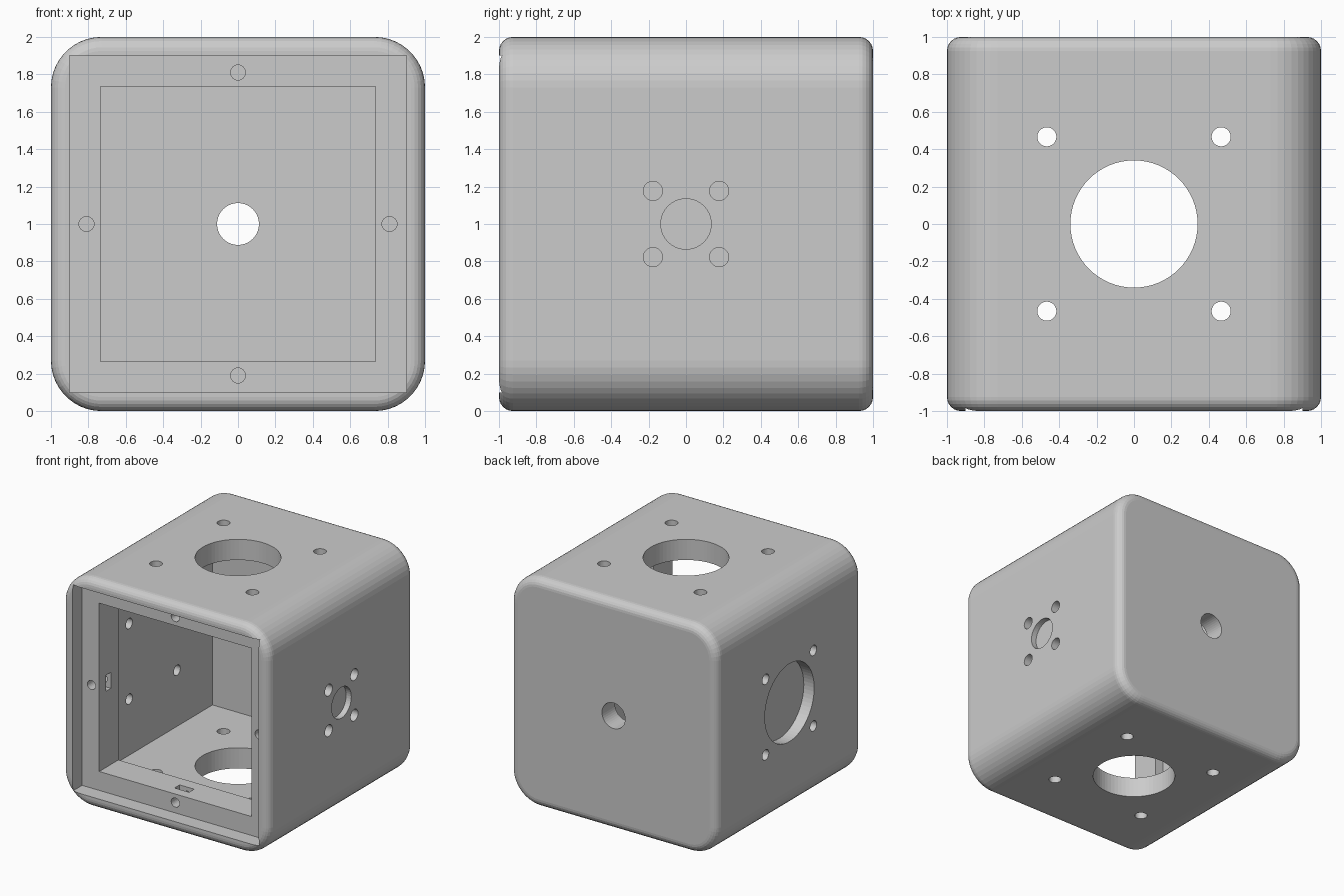
import bpy, bmesh
from math import sin, cos, pi
from mathutils import Matrix, Vector

if "Cube" in bpy.data.objects:
    bpy.data.objects.remove(bpy.data.objects["Cube"])

R, F = 0.27, 0.075      # corner radius along y, fillet radius of front and back rims
CORNER_SEG, FILLET_SEG = 11, 6


def link_mesh(name, bm):
    bmesh.ops.recalc_face_normals(bm, faces=bm.faces)
    mesh = bpy.data.meshes.new(name)
    bm.to_mesh(mesh)
    bm.free()
    ob = bpy.data.objects.new(name, mesh)
    bpy.context.collection.objects.link(ob)
    return ob


def rounded_ring(bm, y, inset):
    verts = []
    for q, (sx, sz) in enumerate([(1, 1), (-1, 1), (-1, -1), (1, -1)]):
        for i in range(CORNER_SEG + 1):
            a = (q + i / CORNER_SEG) * pi / 2
            r = R - inset
            verts.append(bm.verts.new((sx * (1 - R) + r * cos(a), y,
                                       1 + sz * (1 - R) + r * sin(a))))
    return verts


# Housing body: rounded square lofted along y with filleted rims
bm = bmesh.new()
steps = [i / FILLET_SEG * pi / 2 for i in range(FILLET_SEG + 1)]
section = [(-1 + F * (1 - sin(a)), F * (1 - cos(a))) for a in reversed(steps)]
section = [(y, inset) for y, inset in reversed(section)]
section = sorted((-1 + F * (1 - sin(a)), F * (1 - cos(a))) for a in steps)
section += [(-y, inset) for y, inset in reversed(section)]
rings = [rounded_ring(bm, y, inset) for y, inset in section]
for a, b in zip(rings, rings[1:]):
    for i in range(len(a)):
        j = (i + 1) % len(a)
        bm.faces.new((a[i], a[j], b[j], b[i]))
bm.faces.new(rings[0])
bm.faces.new(rings[-1])
housing = link_mesh("housing", bm)


def cut(bm):
    cutter = link_mesh("cutter", bm)
    cutter.hide_render = True
    mod = housing.modifiers.new("cut", 'BOOLEAN')
    mod.operation, mod.solver, mod.object = 'DIFFERENCE', 'EXACT', cutter
    bpy.context.view_layer.objects.active = housing
    bpy.ops.object.modifier_apply(modifier=mod.name)
    bpy.data.objects.remove(cutter)


def cut_box(x, y, z):
    lo, hi = Vector((x[0], y[0], z[0])), Vector((x[1], y[1], z[1]))
    bm = bmesh.new()
    bmesh.ops.create_cube(bm, size=1, matrix=Matrix.Translation((lo + hi) / 2)
                          @ Matrix.Diagonal((*(hi - lo), 1)))
    cut(bm)


def cut_hole(start, end, r, seg=32):
    start, end = Vector(start), Vector(end)
    d = end - start
    rot = d.to_track_quat('Z', 'Y').to_matrix().to_4x4()
    bm = bmesh.new()
    bmesh.ops.create_cone(bm, cap_ends=True, segments=seg, radius1=r, radius2=r,
                          depth=d.length,
                          matrix=Matrix.Translation((start + end) / 2) @ rot)
    cut(bm)


# Main cavity, front opening and lid recess
cut_box((-.82, .82), (-.60, .82), (.18, 1.82))
cut_box((-.735, .735), (-1.2, -.5), (.265, 1.735))
cut_box((-.9, .9), (-1.3, -.865), (.1, 1.9))

# Lid screw holes and nut slots in the middle of each side of the lip
for dx, dz in [(1, 0), (-1, 0), (0, 1), (0, -1)]:
    x, z = .81 * dx, 1 + .81 * dz
    cut_hole((x, -.95, z), (x, -.62, z), .04, 24)
    hx, hz = (.09, .07) if dx else (.07, .09)
    x, z = .79 * dx, 1 + .79 * dz
    cut_box((x - hx, x + hx), (-.775, -.705), (z - hz, z + hz))

# Large round openings in top and bottom, cable hole in the back
cut_hole((0, 0, -.2), (0, 0, 2.2), .34, 64)
cut_hole((0, .6, 1), (0, 1.2, 1), .112, 40)

# Shallow round seats on the left and right sides
cut_hole((-1.2, 0, 1), (-.90, 0, 1), .34, 64)
cut_hole((1.2, 0, 1), (.95, 0, 1), .135, 40)

# Four bolt holes around every side opening
for a in (-1, 1):
    for b in (-1, 1):
        cut_hole((.466 * a, .466 * b, -.2), (.466 * a, .466 * b, 2.2), .051)
        cut_hole((-1.2, .33 * a, 1 + .33 * b), (-.7, .33 * a, 1 + .33 * b), .045)
        cut_hole((.7, .177 * a, 1 + .177 * b), (1.2, .177 * a, 1 + .177 * b), .051)
